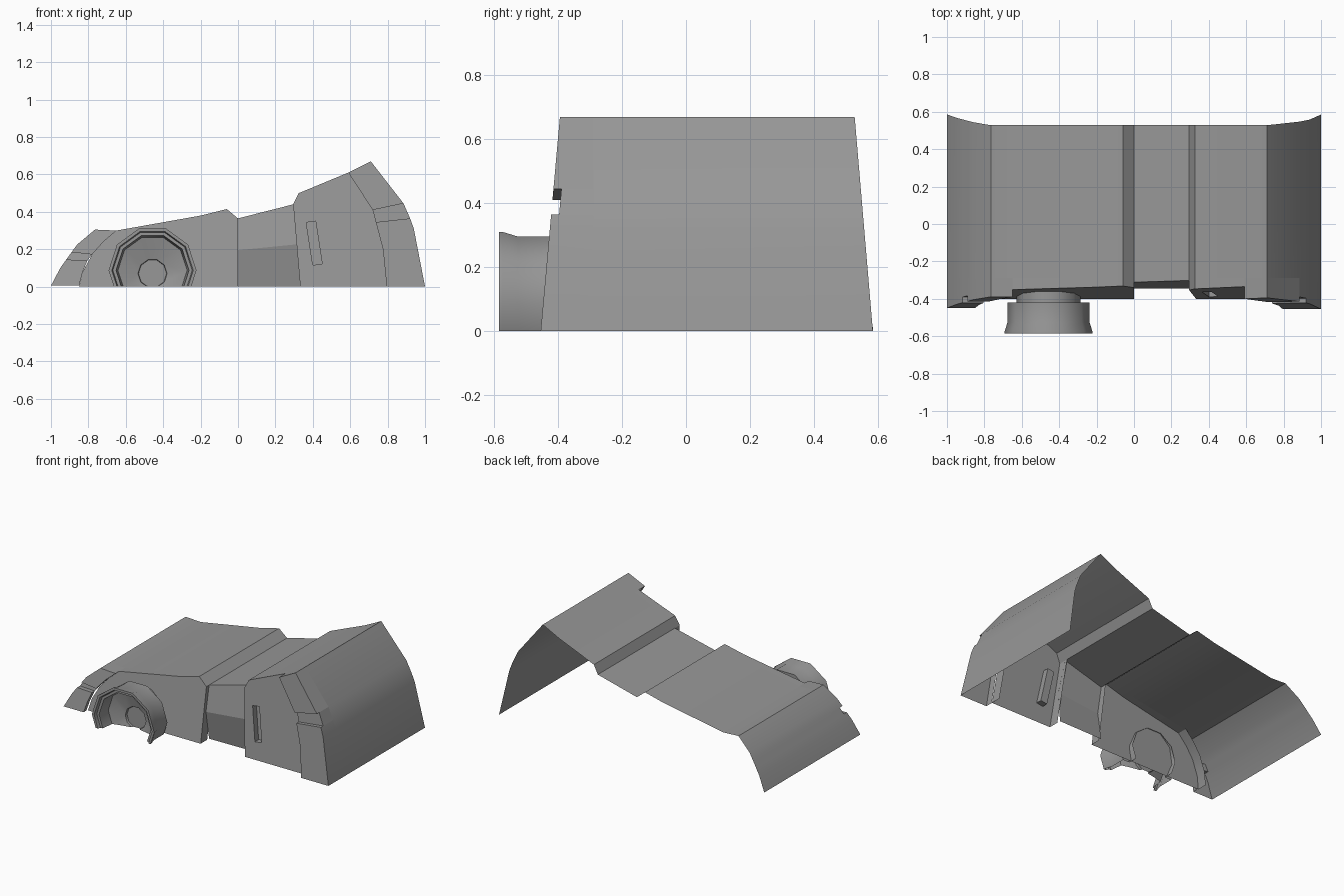
import bpy, bmesh, math
from mathutils import Vector

if "Cube" in bpy.data.objects:
    bpy.data.objects.remove(bpy.data.objects["Cube"])

ROOF_Y = -0.29  # where the front panels' skirts meet the roof sheet
GREY = bpy.data.materials.new("dark_grey")
GREY.diffuse_color = (0.31, 0.31, 0.31, 1)
GREY.use_nodes = True
GREY.node_tree.nodes["Principled BSDF"].inputs["Base Color"].default_value = GREY.diffuse_color


def finish(bm, name, angle=25, recalc=True):
    bmesh.ops.remove_doubles(bm, verts=bm.verts, dist=1e-5)
    if recalc:
        bmesh.ops.recalc_face_normals(bm, faces=bm.faces)
    me = bpy.data.meshes.new(name)
    bm.to_mesh(me)
    bm.free()
    me.materials.append(GREY)
    ob = bpy.data.objects.new(name, me)
    bpy.context.collection.objects.link(ob)
    for p in me.polygons:
        p.use_smooth = True
    me.set_sharp_from_angle(angle=math.radians(angle))
    return ob


def panel(name, pts, n_roof, yf, depth=0.03, hole=None):
    """Front panel from xz points; the first n_roof points lie on the roof line."""
    bm = bmesh.new()
    loop = [bm.verts.new((x, yf(x, z), z)) for x, z in pts]
    n = len(loop)
    edges = [bm.edges.new((loop[i], loop[(i + 1) % n])) for i in range(n)]
    if hole:
        h = [bm.verts.new((x, yf(x, z), z)) for x, z in hole]
        edges += [bm.edges.new((h[i], h[i - 1])) for i in range(len(h))]
    bmesh.ops.triangle_fill(bm, edges=edges, use_beauty=True, normal=Vector((0, -1, 0)))
    # skirt going back from each edge, none along the ground
    for i in range(n):
        a, b = loop[i], loop[(i + 1) % n]
        on_roof = i < n_roof - 1
        if (a.co.z < 0.02 and b.co.z < 0.02) or (depth == 0 and not on_roof):
            continue
        back = [bm.verts.new((v.co.x, ROOF_Y if on_roof else v.co.y + depth, v.co.z))
                for v in (b, a)]
        bm.faces.new([a, b] + back)
    if hole:
        # recessed pocket
        inner = [bm.verts.new(v.co + Vector((0, 0.04, 0))) for v in h]
        for i in range(len(h)):
            bm.faces.new((h[i - 1], h[i], inner[i], inner[i - 1]))
        bm.faces.new(inner)
    return finish(bm, name)


# Roof sheet following the side profile, flaring out at the back of both ends
profile = [(-1, 0.005), (-0.95, 0.1), (-0.918, 0.145), (-0.89, 0.184), (-0.86, 0.225),
           (-0.765, 0.305), (-0.65, 0.3), (-0.2, 0.38), (-0.06, 0.415), (0, 0.365),
           (0.295, 0.44), (0.325, 0.5), (0.59, 0.61), (0.71, 0.67), (0.885, 0.445),
           (0.92, 0.365), (0.94, 0.31), (1, 0)]
bm = bmesh.new()
rows = []
for x, z in profile:
    back = 0.587 - 0.19 * z if x < -0.765 else 0.585 - 0.085 * z if x > 0.7 else 0.528
    rows.append((bm.verts.new((x, ROOF_Y, z)), bm.verts.new((x, back, z))))
for (a, b), (c, d) in zip(rows, rows[1:]):
    bm.faces.new((a, c, d, b))
finish(bm, "roof_sheet", recalc=False)

# Surface slopes of the front panels
left = lambda x, z: -0.45 + 0.2 * z
left_band = lambda x, z: left(x, z) + 0.03
right = lambda x, z: -0.455 + 0.09 * z
right_band = lambda x, z: right(x, z) + 0.025
fender = lambda x, z: -0.402 + 0.17 * z
quarter = lambda x, z: -0.402 + 0.11 * z
crease = lambda x: 0.195 + 0.1 * x
door_up = lambda x, z: -0.345 + 0.2 * (z - crease(x))
door_low = lambda x, z: -0.345 + 0.17 * (crease(x) - z)

# Left end: lower cap, recessed band, upper cap
panel("left_cap_lower", [(-1, 0.005), (-0.95, 0.1), (-0.918, 0.145), (-0.805, 0.14),
                         (-0.83, 0.08), (-0.85, 0.005)], 3, left)
panel("left_band", [(-0.918, 0.145), (-0.89, 0.184), (-0.78, 0.172),
                    (-0.805, 0.14)], 2, left_band, 0)
panel("left_cap_upper", [(-0.89, 0.184), (-0.86, 0.225), (-0.765, 0.305), (-0.65, 0.3),
                         (-0.72, 0.24), (-0.78, 0.172)], 4, left)

# Fender behind the wheel
panel("fender", [(-0.65, 0.3), (-0.2, 0.38), (-0.06, 0.415), (0, 0.365), (0, 0),
                 (-0.85, 0), (-0.83, 0.08), (-0.78, 0.172), (-0.72, 0.24)], 4, fender, 0.07)

# Creased door
panel("door_upper", [(0, 0.365), (0.295, 0.44), (0.314, crease(0.314)),
                     (0, crease(0))], 2, door_up, 0)
panel("door_lower", [(0, crease(0)), (0.314, crease(0.314)), (0.333, 0), (0, 0)],
      0, door_low, 0)

# Rear quarter with a slot
panel("rear_quarter", [(0.295, 0.44), (0.325, 0.5), (0.59, 0.61), (0.72, 0.41),
                       (0.737, 0.345), (0.775, 0.2), (0.795, 0), (0.333, 0)],
      3, quarter, 0.07,
      hole=[(0.365, 0.343), (0.415, 0.35), (0.45, 0.122), (0.4, 0.115)])

# Right end: upper cap, recessed band, lower cap
panel("right_cap_upper", [(0.59, 0.61), (0.71, 0.67), (0.885, 0.445), (0.72, 0.41)],
      3, right)
panel("right_band", [(0.885, 0.445), (0.92, 0.365), (0.737, 0.345), (0.72, 0.41)],
      2, right_band, 0)
panel("right_cap_lower", [(0.92, 0.365), (0.94, 0.31), (1, 0), (0.795, 0),
                          (0.775, 0.2), (0.737, 0.345)], 3, right, 0.05)

# Ten-sided flared wheel with a dished face and sunken hub, cut off at the ground
# each entry: radius, y, height of the ring centre
section = [(0.17, -0.355, 0.087), (0.17, -0.42, 0.087), (0.219, -0.42, 0.087),
           (0.219, -0.525, 0.087), (0.235, -0.575, 0.087), (0.235, -0.585, 0.087),
           (0.218, -0.585, 0.087), (0.212, -0.565, 0.087), (0.195, -0.565, 0.087),
           (0.185, -0.48, 0.087), (0.078, -0.45, 0.07), (0.075, -0.435, 0.07)]
bm = bmesh.new()
rings = [[bm.verts.new((-0.457 + r * math.cos(i * math.tau / 10), y,
                        h + r * math.sin(i * math.tau / 10))) for i in range(10)]
         for r, y, h in section]
for r0, r1 in zip(rings, rings[1:]):
    for i in range(10):
        j = (i + 1) % 10
        bm.faces.new((r0[i], r0[j], r1[j], r1[i]))
bm.faces.new(rings[-1])
bmesh.ops.recalc_face_normals(bm, faces=bm.faces)
bmesh.ops.bisect_plane(bm, geom=bm.verts[:] + bm.edges[:] + bm.faces[:],
                       plane_co=(0, 0, 0), plane_no=(0, 0, 1), clear_inner=True)
finish(bm, "wheel", 40, recalc=False)
